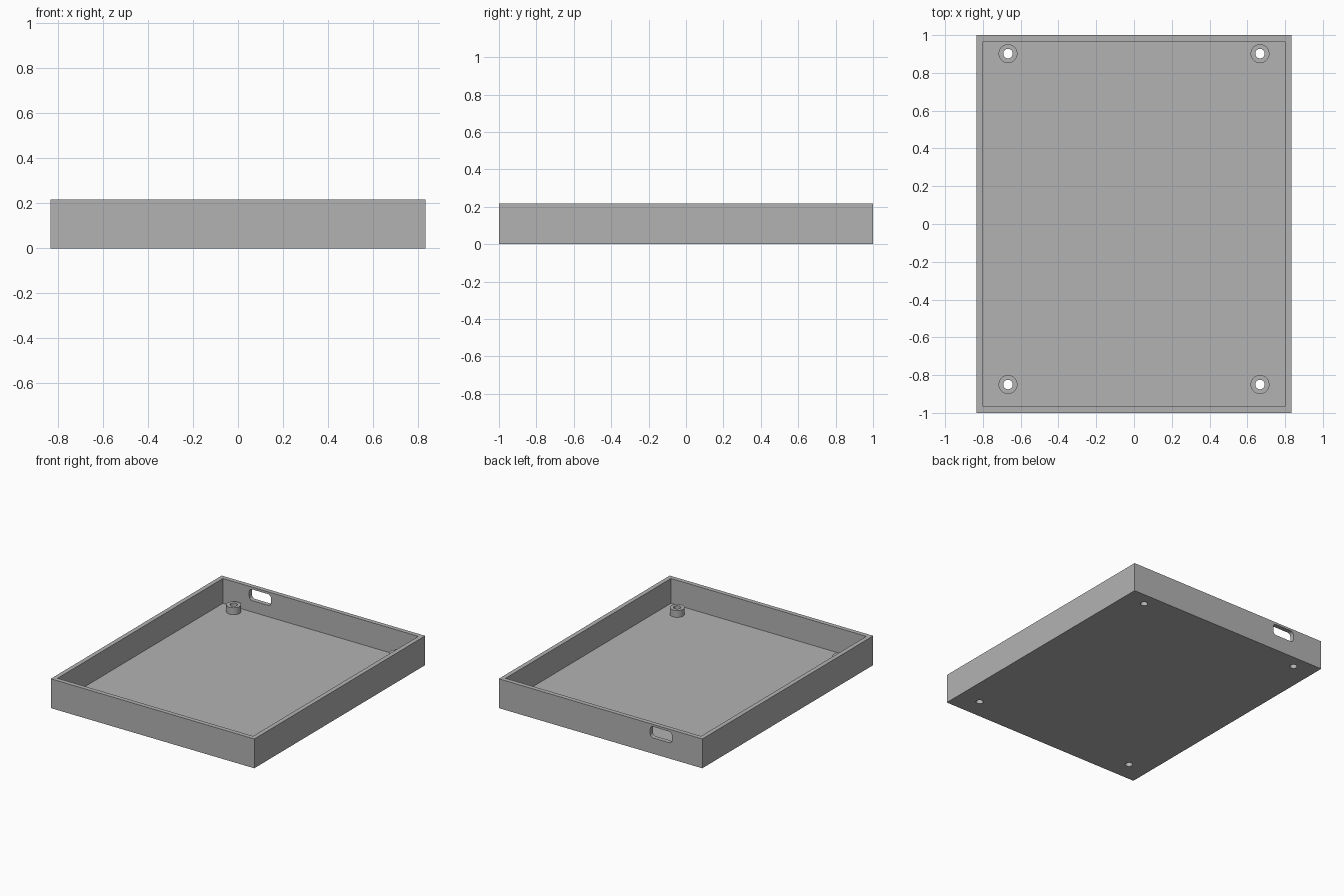
import bpy, bmesh, math
from mathutils import Matrix, Vector

if "Cube" in bpy.data.objects:
    bpy.data.objects.remove(bpy.data.objects["Cube"])

W, D, H, T = 1.667, 2.0, 0.217, 0.033      # outer size and wall thickness
BOSS_TOP = 0.084
BOSSES = [(sx * 0.667, y) for sx in (-1, 1) for y in (0.902, -0.85)]

grey = bpy.data.materials.new("grey plastic")
grey.diffuse_color = (0.45, 0.45, 0.45, 1)
grey.use_nodes = True
grey.node_tree.nodes["Principled BSDF"].inputs["Base Color"].default_value = grey.diffuse_color


def finish(name, bm):
    me = bpy.data.meshes.new(name)
    bm.to_mesh(me)
    bm.free()
    me.materials.append(grey)
    ob = bpy.data.objects.new(name, me)
    bpy.context.collection.objects.link(ob)
    return ob


def box(name, lo, hi, round_y=0):
    """Box between two corners; round_y rounds the edges that run along y."""
    lo, hi = Vector(lo), Vector(hi)
    bm = bmesh.new()
    bmesh.ops.create_cube(bm, size=1, matrix=Matrix.Translation((lo + hi) / 2)
                          @ Matrix.Diagonal((*(hi - lo), 1)))
    if round_y:
        edges = [e for e in bm.edges
                 if abs(e.verts[0].co.y - e.verts[1].co.y) > 1e-4]
        bmesh.ops.bevel(bm, geom=edges, offset=round_y, segments=6,
                        profile=0.5, affect='EDGES')
    return finish(name, bm)


def cylinder(name, x, y, r, z0, z1):
    bm = bmesh.new()
    bmesh.ops.create_cone(bm, cap_ends=True, segments=48, radius1=r, radius2=r,
                          depth=z1 - z0,
                          matrix=Matrix.Translation((x, y, (z0 + z1) / 2)))
    return finish(name, bm)


def combine(target, tool, operation):
    """Apply one exact boolean, then discard the tool object."""
    mod = target.modifiers.new("boolean", 'BOOLEAN')
    mod.operation, mod.object, mod.solver = operation, tool, 'EXACT'
    dg = bpy.context.evaluated_depsgraph_get()
    result = bpy.data.meshes.new_from_object(target.evaluated_get(dg))
    target.modifiers.clear()
    target.data = result
    bpy.data.objects.remove(tool)


# open tray
tray = box("tray", (-W / 2, -D / 2, 0), (W / 2, D / 2, H))
combine(tray, box("cavity", (T - W / 2, T - D / 2, T), (W / 2 - T, D / 2 - T, H + 0.2)),
        'DIFFERENCE')

# screw bosses with holes through the floor
for x, y in BOSSES:
    combine(tray, cylinder("boss", x, y, 0.05, T / 2, BOSS_TOP), 'UNION')
    combine(tray, cylinder("screw_hole", x, y, 0.025, -0.1, 0.2), 'DIFFERENCE')

# rounded cable slot in the back wall
combine(tray, box("cable_slot", (-0.585, 0.9, 0.117), (-0.407, 1.1, 0.2), 0.024),
        'DIFFERENCE')

# smooth the round parts, keep the box edges sharp
bpy.context.view_layer.objects.active = tray
tray.select_set(True)
bpy.ops.object.shade_smooth_by_angle(angle=math.radians(30))
